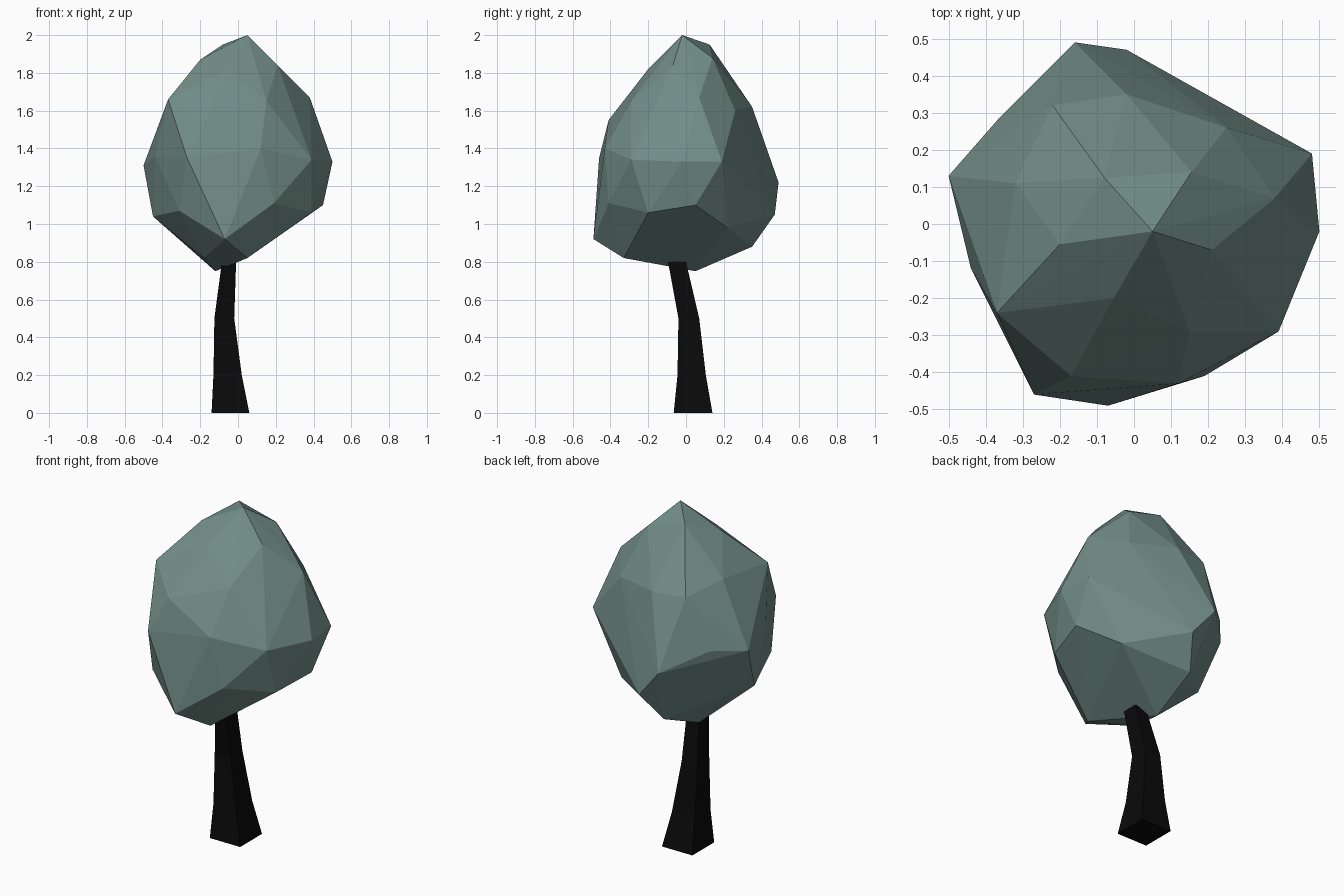
import bpy, bmesh


def make_object(name, bm, color):
    bmesh.ops.recalc_face_normals(bm, faces=bm.faces)
    mesh = bpy.data.meshes.new(name)
    bm.to_mesh(mesh)
    bm.free()
    mat = bpy.data.materials.new(name + "_colour")
    mat.diffuse_color = (*color, 1)
    mesh.materials.append(mat)
    obj = bpy.data.objects.new(name, mesh)
    bpy.context.collection.objects.link(obj)
    return obj


# Trunk: bent, tapering four-sided loft (z, x range, y range)
sections = [
    (0.00, -0.14, 0.06, -0.065, 0.14),
    (0.20, -0.13, 0.02, -0.045, 0.105),
    (0.50, -0.125, -0.02, -0.04, 0.07),
    (0.80, -0.085, -0.01, -0.095, 0.0),
]
bm = bmesh.new()
rings = [[bm.verts.new(p) for p in ((x0, y0, z), (x1, y0, z), (x1, y1, z), (x0, y1, z))]
         for z, x0, x1, y0, y1 in sections]
for low, high in zip(rings, rings[1:]):
    for i in range(4):
        j = (i + 1) % 4
        bm.faces.new((low[i], low[j], high[j], high[i]))
bm.faces.new(rings[0][::-1])
bm.faces.new(rings[-1])
make_object("trunk", bm, (0.003, 0.003, 0.003))

# Crown: faceted hull around irregular corner points
corners = [
    # top
    (0.05, -0.02, 2.0), (-0.08, 0.125, 1.95), (0.155, 0.14, 1.88),
    (-0.2, -0.055, 1.87), (0.21, -0.07, 1.84), (-0.055, -0.2, 1.82),
    # shoulder
    (0.38, 0.07, 1.67), (0.15, -0.29, 1.65), (-0.37, -0.24, 1.66),
    (-0.17, -0.41, 1.55), (0.25, 0.26, 1.6), (-0.02, 0.35, 1.62),
    (-0.22, 0.32, 1.62), (-0.32, 0.11, 1.68),
    # widest part
    (-0.27, -0.46, 1.35), (0.12, -0.43, 1.4), (0.39, -0.29, 1.34),
    (0.5, -0.02, 1.33), (0.48, 0.19, 1.33), (-0.16, 0.49, 1.22),
    (-0.36, 0.29, 1.33), (-0.5, 0.13, 1.31), (-0.44, -0.12, 1.36),
    # underside
    (-0.02, 0.47, 1.05), (0.45, 0.05, 1.1), (0.39, -0.2, 1.06),
    (0.19, -0.41, 1.11), (-0.07, -0.49, 0.92), (-0.31, -0.36, 1.07),
    (-0.45, 0.0, 1.04), (0.05, -0.33, 0.82), (-0.18, -0.2, 0.82),
    (-0.1, 0.35, 0.88), (0.27, 0.22, 0.98), (-0.12, 0.05, 0.75),
]
bm = bmesh.new()
for c in corners:
    bm.verts.new(c)
hull = bmesh.ops.convex_hull(bm, input=bm.verts)
loose = [v for v in bm.verts if not v.link_faces]
bmesh.ops.delete(bm, geom=loose, context='VERTS')
make_object("crown", bm, (0.17, 0.27, 0.245))
